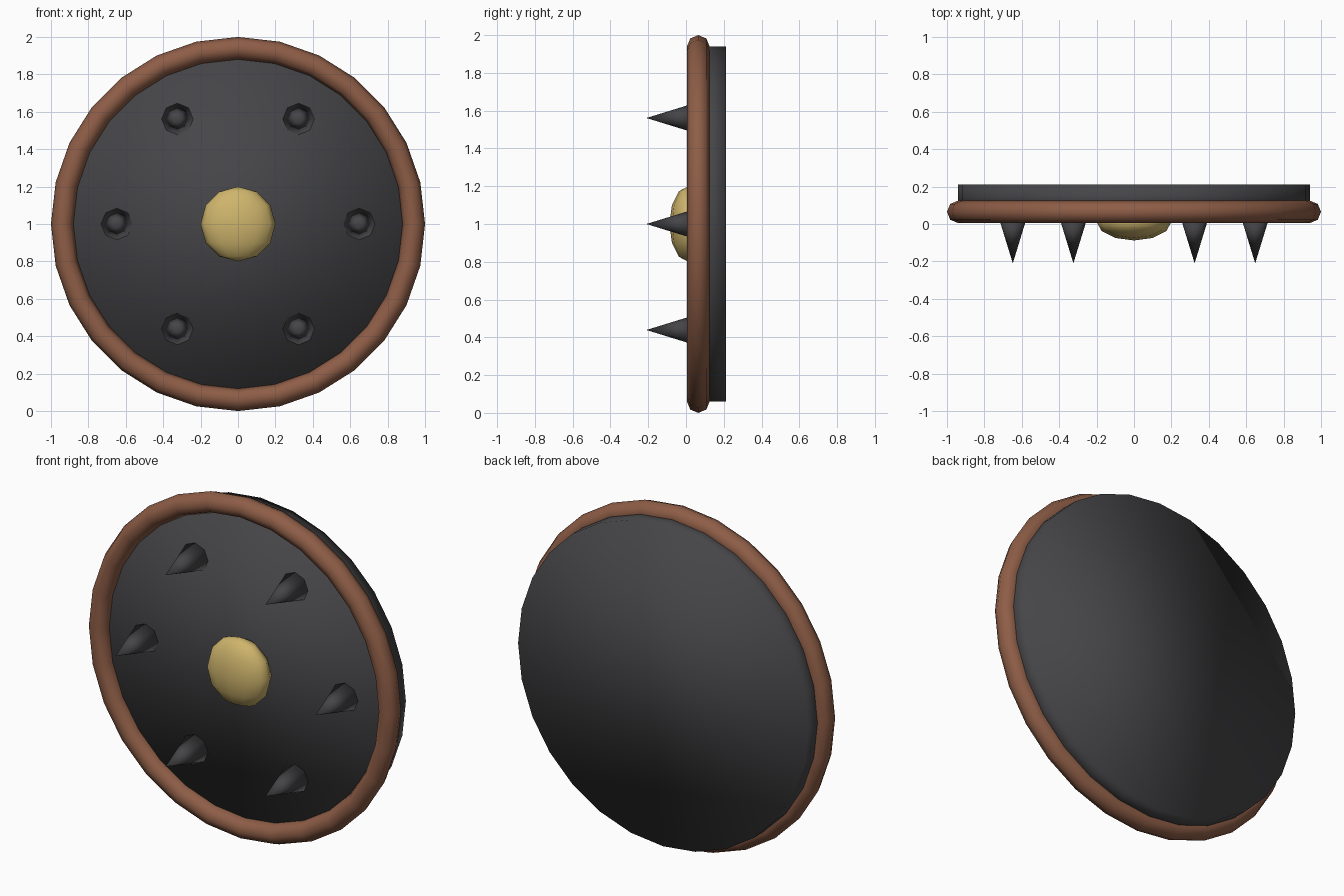
import bpy
from math import pi, sin, cos

if "Cube" in bpy.data.objects:
    bpy.data.objects.remove(bpy.data.objects["Cube"])

FACE_ON = (pi / 2, 0, 0)  # turns the local z axis towards the front (-y)


def material(name, color):
    m = bpy.data.materials.new(name)
    m.diffuse_color = (*color, 1)
    m.use_nodes = True
    m.node_tree.nodes["Principled BSDF"].inputs["Base Color"].default_value = m.diffuse_color
    return m


iron = material("dark_iron", (0.06, 0.06, 0.065))
leather = material("brown_leather", (0.27, 0.11, 0.062))
brass = material("brass", (0.62, 0.46, 0.15))


def finish(name, mat):
    ob = bpy.context.object
    ob.name = name
    ob.data.materials.append(mat)
    bpy.ops.object.shade_smooth()
    return ob


# Round shield plate
bpy.ops.mesh.primitive_cylinder_add(vertices=28, radius=0.94, depth=0.147,
                                    location=(0, 0.1385, 1), rotation=FACE_ON)
finish("shield_plate", iron)

# Thick rolled rim
bpy.ops.mesh.primitive_torus_add(major_segments=28, minor_segments=8,
                                 major_radius=0.94, minor_radius=0.06,
                                 location=(0, 0.065, 1), rotation=FACE_ON)
finish("rim", leather)

# Flattened centre boss
bpy.ops.mesh.primitive_uv_sphere_add(segments=12, ring_count=6, radius=0.2,
                                     location=(0, 0.012, 1))
boss = finish("centre_boss", brass)
boss.scale.y = 0.5

# Ring of six spikes
for i in range(6):
    a = i * pi / 3
    bpy.ops.mesh.primitive_cone_add(vertices=8, radius1=0.085, radius2=0,
                                    depth=0.277,
                                    location=(0.648 * cos(a), -0.0715, 1 + 0.648 * sin(a)),
                                    rotation=FACE_ON)
    finish(f"spike_{i + 1}", iron)
